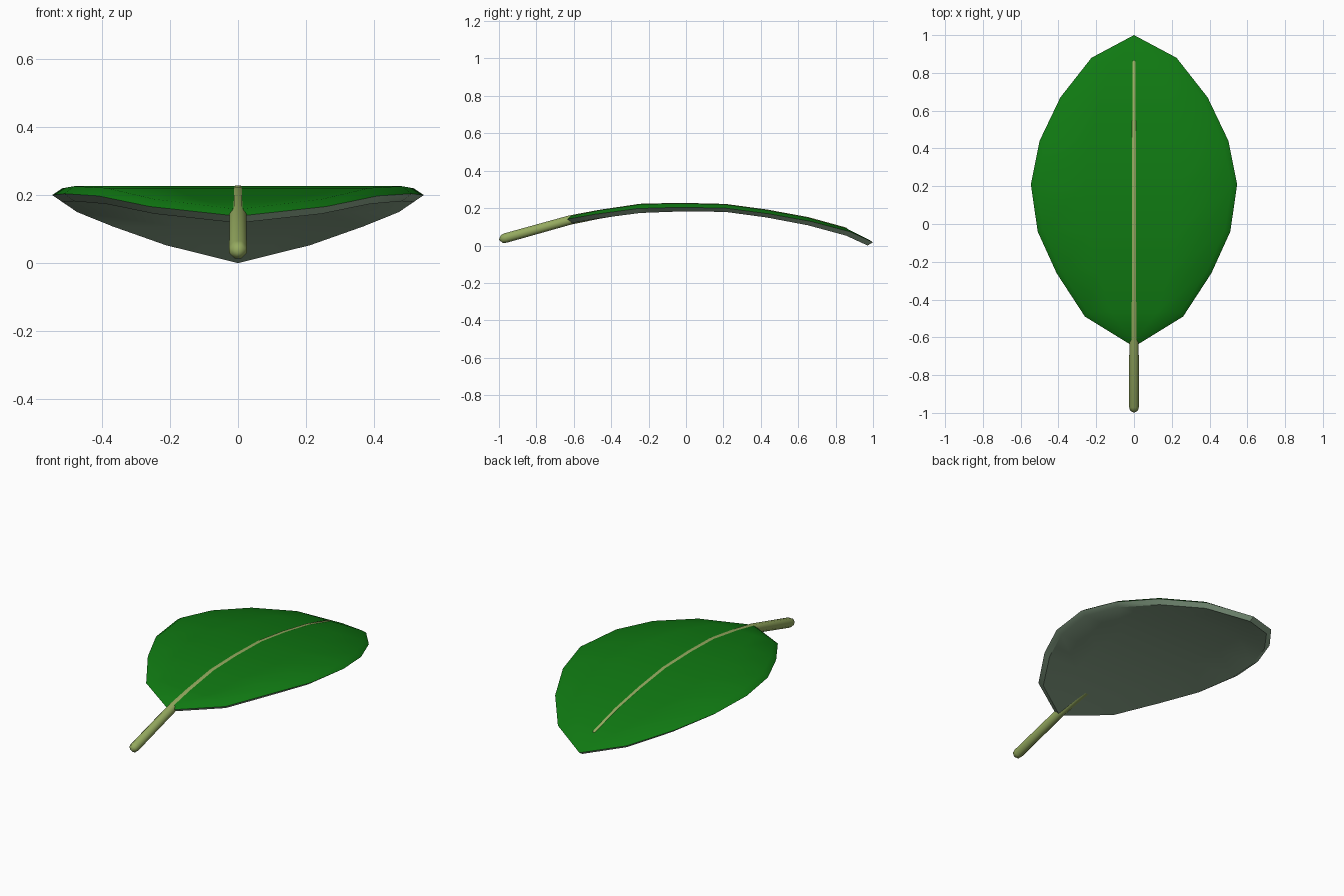
import bpy, bmesh, math
from mathutils import Vector

if "Cube" in bpy.data.objects:
    bpy.data.objects.remove(bpy.data.objects["Cube"])


def material(name, rgb):
    m = bpy.data.materials.new(name)
    m.diffuse_color = (*rgb, 1)
    m.use_nodes = True
    m.node_tree.nodes["Principled BSDF"].inputs["Base Color"].default_value = m.diffuse_color
    return m


leaf_green = material("leaf green", (0.005, 0.19, 0.006))
pale_underside = material("pale underside", (0.27, 0.40, 0.27))
stem_green = material("stem green", (0.30, 0.40, 0.115))

# Leaf stations from base to tip: y, half width, top z, bottom z
STATIONS = [(-0.65, 0.0, 0.158, 0.118), (-0.49, 0.26, 0.188, 0.145),
            (-0.26, 0.41, 0.221, 0.174), (-0.04, 0.51, 0.226, 0.182),
            (0.21, 0.546, 0.220, 0.180), (0.44, 0.50, 0.190, 0.150),
            (0.67, 0.39, 0.149, 0.108), (0.88, 0.225, 0.093, 0.053),
            (1.0, 0.0, 0.035, 0.0)]


def finish(bm, name, mats, angle):
    bmesh.ops.recalc_face_normals(bm, faces=bm.faces)
    me = bpy.data.meshes.new(name)
    bm.to_mesh(me)
    bm.free()
    for m in mats:
        me.materials.append(m)
    ob = bpy.data.objects.new(name, me)
    bpy.context.collection.objects.link(ob)
    bpy.context.view_layer.objects.active = ob
    ob.select_set(True)
    bpy.ops.object.shade_smooth_by_angle(angle=math.radians(angle))
    ob.select_set(False)
    return ob


def leaf_blade():
    bm = bmesh.new()
    # Thin outer rim at mid thickness, shared by both skins
    rim = []
    for y, w, zt, zb in STATIONS:
        z = 0.5 * (zt + zb)
        if w == 0:
            v = bm.verts.new((0, y, z))
            rim.append((v, v))
        else:
            rim.append((bm.verts.new((-w, y, z)), bm.verts.new((w, y, z))))

    # Top and bottom skins, inset from the rim to give a bevelled edge
    for mat, zi in ((0, 2), (1, 3)):
        rows = []
        for s in STATIONS:
            y = 0.175 + (s[0] - 0.175) * 0.965
            fractions = [0] if s[1] == 0 else [-1, -0.5, 0, 0.5, 1]
            rows.append([bm.verts.new((f * s[1] * 0.945, y, s[zi])) for f in fractions])
        faces = []
        for i in range(len(rows) - 1):
            a, b = rows[i], rows[i + 1]
            for k in range(4):
                quad = [a[min(k, len(a) - 1)], a[min(k + 1, len(a) - 1)],
                        b[min(k + 1, len(b) - 1)], b[min(k, len(b) - 1)]]
                faces.append(bm.faces.new(list(dict.fromkeys(quad))))
            for side, col in ((0, 0), (1, -1)):
                quad = [rim[i][side], rim[i + 1][side], b[col], a[col]]
                faces.append(bm.faces.new(quad))
        for f in faces:
            f.material_index = mat
    return finish(bm, "leaf_blade", [leaf_green, pale_underside], 40)


def stem():
    bm = bmesh.new()
    # Path: y, centre z, radius; it rides just proud of the blade's top
    path = [(-0.985, 0.034, 0.023), (-0.965, 0.040, 0.028)]
    for y, w, zt, zb in STATIONS[:-1]:
        r = 0.027 - 0.013 * (y + 0.65) / 1.5
        yy = 0.175 + (y - 0.175) * 0.965
        path.append((yy, zt + 0.004 - r, r))
    path[2] = (path[2][0], 0.136, 0.027)
    n = 8
    rings = []
    for i, (y, z, r) in enumerate(path):
        a, b = path[max(i - 1, 0)], path[min(i + 1, len(path) - 1)]
        t = Vector((0, b[0] - a[0], b[1] - a[1])).normalized()
        up = Vector((0, -t.z, t.y))
        rings.append([bm.verts.new(Vector((0, y, z))
                      + Vector((1, 0, 0)) * r * math.cos(2 * math.pi * (k + 0.5) / n)
                      + up * r * math.sin(2 * math.pi * (k + 0.5) / n)) for k in range(n)])
    for a, b in zip(rings, rings[1:]):
        for k in range(n):
            bm.faces.new((a[k], a[(k + 1) % n], b[(k + 1) % n], b[k]))
    # Blunt pointed ends
    tip_a = bm.verts.new((0, -1.0, 0.030))
    tip_b = bm.verts.new((0, path[-1][0] + 0.02, path[-1][1] - 0.005))
    for ring, tip in ((rings[0], tip_a), (rings[-1], tip_b)):
        for k in range(n):
            bm.faces.new((ring[k], ring[(k + 1) % n], tip))
    return finish(bm, "stem_and_midrib", [stem_green], 50)


leaf_blade()
stem()
